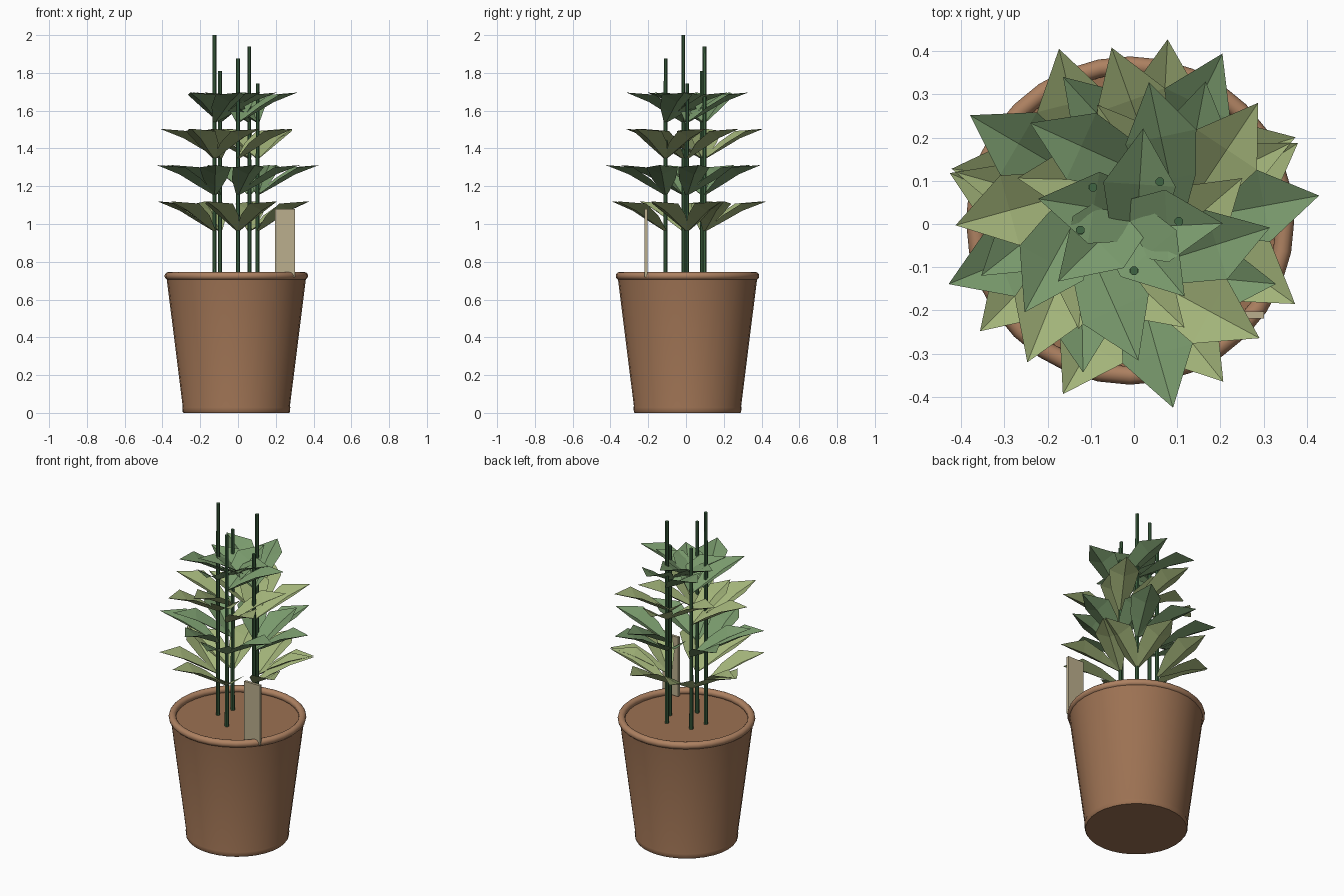
import bpy, bmesh
from math import sin, cos, pi, atan2
from mathutils import Matrix, Vector

if "Cube" in bpy.data.objects:
    bpy.data.objects.remove(bpy.data.objects["Cube"])

CX, CY = -0.009, 0.008   # pot axis


def material(name, rgb):
    m = bpy.data.materials.new(name)
    m.diffuse_color = (*rgb, 1)
    m.use_nodes = True
    m.node_tree.nodes["Principled BSDF"].inputs["Base Color"].default_value = m.diffuse_color
    return m


CLAY = material("clay", (0.33, 0.165, 0.085))
RIM = material("clay_rim", (0.42, 0.22, 0.12))
STEM = material("stem_green", (0.05, 0.13, 0.055))
DARK = material("leaf_dark", (0.19, 0.32, 0.15))
LIGHT = material("leaf_light", (0.36, 0.45, 0.19))
CARD = material("card", (0.50, 0.43, 0.27))


def finish(bm, name, mat, smooth=False):
    mesh = bpy.data.meshes.new(name)
    bm.to_mesh(mesh)
    bm.free()
    mesh.materials.append(mat)
    ob = bpy.data.objects.new(name, mesh)
    bpy.context.collection.objects.link(ob)
    if smooth:
        bpy.ops.object.select_all(action='DESELECT')
        ob.select_set(True)
        bpy.context.view_layer.objects.active = ob
        bpy.ops.object.shade_smooth_by_angle(angle=0.7)
    return ob


def lathe(name, profile, mat, steps=32):
    bm = bmesh.new()
    vs = [bm.verts.new((CX + r, CY, z)) for r, z in profile]
    es = [bm.edges.new(p) for p in zip(vs, vs[1:])]
    bmesh.ops.spin(bm, geom=vs + es, cent=(CX, CY, 0), axis=(0, 0, 1),
                   angle=2 * pi, steps=steps)
    bmesh.ops.remove_doubles(bm, verts=bm.verts[:], dist=1e-4)
    bmesh.ops.recalc_face_normals(bm, faces=bm.faces[:])
    return finish(bm, name, mat, True)


# pot body with a small foot step, closed by the soil
lathe("pot", [(0, 0), (0.280, 0), (0.284, 0.006), (0.286, 0.03), (0.284, 0.036),
              (0.368, 0.705), (0.368, 0.712), (0.345, 0.712), (0, 0.712)], CLAY)

# rounded rim
lathe("pot_rim", [(0.359 + 0.021 * cos(a * pi / 6), 0.725 + 0.021 * sin(a * pi / 6))
                  for a in range(13)], RIM)

# stems: x, y, top height
stems = [(0.104, 0.006, 1.745), (0.060, 0.098, 1.94), (-0.095, 0.085, 1.81),
         (-0.124, -0.014, 2.0), (0.0, -0.108, 1.875)]
for i, (x, y, top) in enumerate(stems):
    bm = bmesh.new()
    bmesh.ops.create_cone(bm, cap_ends=True, segments=8, radius1=0.0115, radius2=0.0105,
                          depth=top - 0.70,
                          matrix=Matrix.Translation((x, y, (top + 0.70) / 2))
                          @ Matrix.Rotation(pi / 8, 4, 'Z'))
    finish(bm, f"stem_{i + 1}", STEM, True)

# leaf cross-sections: distance, half width, midrib height, edge height
SECTIONS = [(0.0, 0.010, 0.0, 0.005), (0.10, 0.062, 0.055, 0.088),
            (0.20, 0.084, 0.112, 0.150)]
TIP = (0.33, 0, 0.162)


def add_leaf(bm, base, angle):
    m = Matrix.Translation(base) @ Matrix.Rotation(angle, 4, 'Z')
    rows = [[bm.verts.new(m @ Vector(p)) for p in ((u, w, e), (u, 0, c), (u, -w, e))]
            for u, w, c, e in SECTIONS]
    for a, b in zip(rows, rows[1:]):
        for k in (0, 1):
            bm.faces.new((a[k], a[k + 1], b[k + 1], b[k]))
    tip = bm.verts.new(m @ Vector(TIP))
    for k in (0, 1):
        bm.faces.new((rows[-1][k], rows[-1][k + 1], tip))


# four tiers, each stem bearing a splayed pair, turned a little per tier
for tier in range(4):
    bm = bmesh.new()
    for x, y, _ in stems:
        outward = atan2(y - CY, x - CX)
        for side in (-0.6, 0.6):
            add_leaf(bm, (x, y, 0.958 + 0.192 * tier), outward + side + 0.8 * tier)
    finish(bm, f"leaf_tier_{tier + 1}", DARK if tier % 2 else LIGHT)

# flat plant label stuck in the soil at the rim
bm = bmesh.new()
bmesh.ops.create_cube(bm, size=1, matrix=Matrix.Translation((0.248, -0.211, 0.90))
                      @ Matrix.Diagonal((0.106, 0.016, 0.36, 1)))
finish(bm, "plant_label", CARD)
